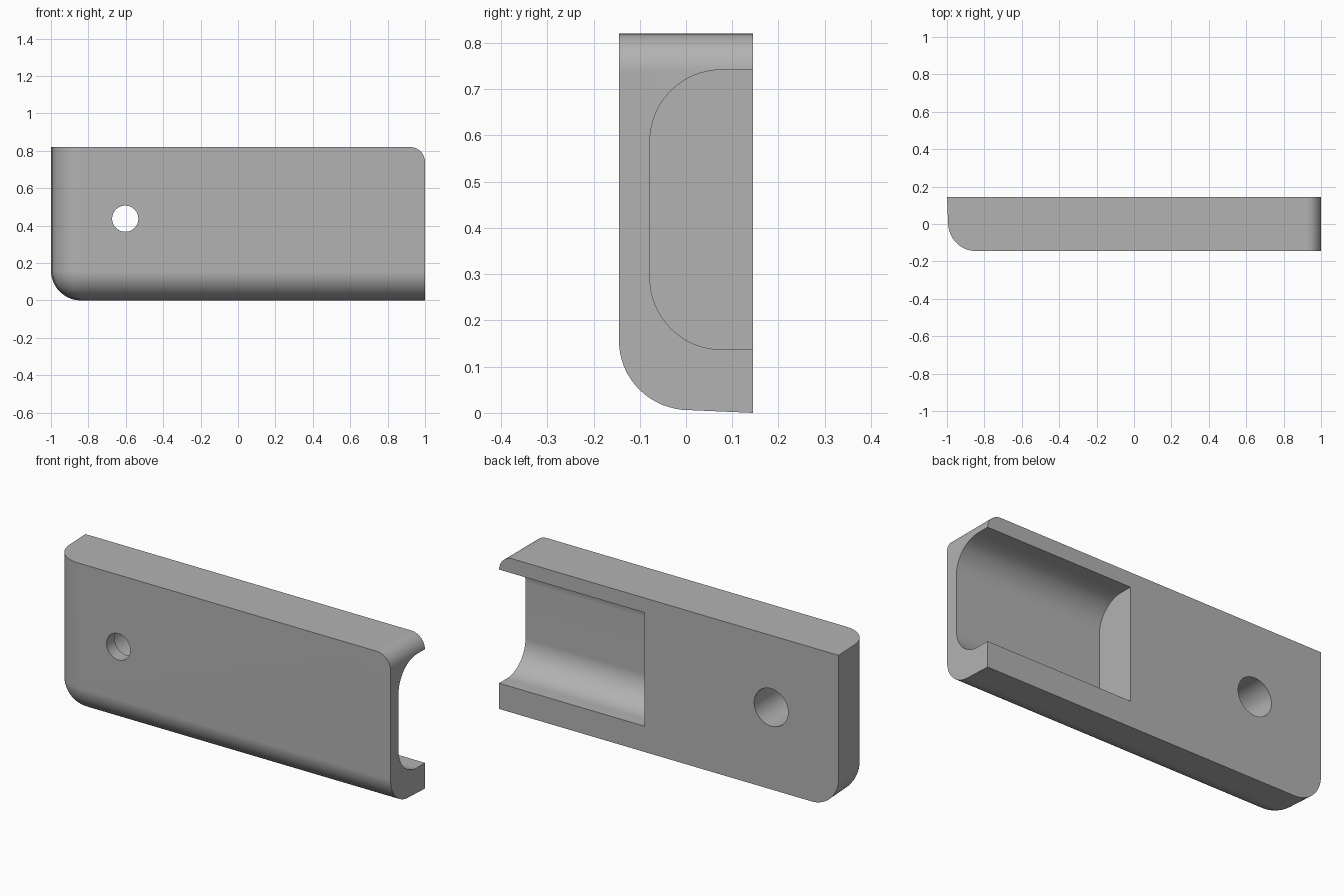
import bpy, bmesh
from math import sin, cos, pi

cube = bpy.data.objects.get("Cube")
if cube:
    bpy.data.objects.remove(cube)

grey = bpy.data.materials.new("plain grey")
grey.use_nodes = True
GREY = (0.45, 0.45, 0.45, 1)
grey.diffuse_color = GREY
grey.node_tree.nodes["Principled BSDF"].inputs["Base Color"].default_value = GREY

BACK, FRONT, TOP = 0.145, -0.145, 0.82
WALL = -0.078          # inner face of the front wall
STEPS = 16


def arc(cx, cy, r, start, end, steps=STEPS):
    angles = [start + (end - start) * i / steps for i in range(steps + 1)]
    return [(cx + r * cos(a), cy + r * sin(a)) for a in angles]


def loft(name, rings):
    """Join equal closed rings of points and cap both ends."""
    bm = bmesh.new()
    loops = [[bm.verts.new(p) for p in ring] for ring in rings]
    for a, b in zip(loops, loops[1:]):
        for i in range(len(a)):
            j = (i + 1) % len(a)
            bm.faces.new((a[i], a[j], b[j], b[i]))
    bm.faces.new(loops[0])
    bm.faces.new(loops[-1])
    bmesh.ops.recalc_face_normals(bm, faces=bm.faces)
    mesh = bpy.data.meshes.new(name)
    bm.to_mesh(mesh)
    bm.free()
    mesh.materials.append(grey)
    obj = bpy.data.objects.new(name, mesh)
    bpy.context.collection.objects.link(obj)
    return obj


def outline(y, inset):
    """Plate outline, drawn in on its left and bottom sides only."""
    pts = arc(-0.84, 0.16, 0.16 - inset, pi, 1.5 * pi)
    pts += [(1, inset)] + arc(0.92, TOP - 0.08, 0.08, 0, pi / 2)
    pts += [(-1 + inset, TOP)]
    return [(x, y, z) for x, z in pts]


# Plate body: slight draft at the back, round fillet towards the front
rings = [outline(BACK, 0)]
for i in range(STEPS + 1):
    a = pi / 2 * i / STEPS
    rings.append(outline(0.007 - 0.152 * sin(a), 0.006 + 0.15 * (1 - cos(a))))
body = loft("plate_body", rings)

# Pocket open to the back and to one end, with rounded inner corners
section = [(0.3, 0.137)]
section += arc(0.077, 0.292, 0.155, 1.5 * pi, pi)
section += arc(0.077, 0.587, 0.155, pi, pi / 2) + [(0.3, 0.742)]
pocket = loft("pocket_cutter", [[(x, y, z) for y, z in section] for x in (0.143, 1.2)])


# Screw hole: narrow through the front wall, wider behind it
def bore(name, radius, y0, y1):
    ring = arc(-0.603, 0.437, radius, 0, 2 * pi, 48)[:-1]
    return loft(name, [[(x, y, z) for x, z in ring] for y in (y0, y1)])


cutters = [pocket, bore("hole_cutter", 0.07, -0.3, 0.3),
           bore("counterbore_cutter", 0.1, WALL, 0.3)]

bpy.ops.object.select_all(action="DESELECT")
body.select_set(True)
bpy.context.view_layer.objects.active = body
for cutter in cutters:
    cut = body.modifiers.new("cut", "BOOLEAN")
    cut.operation = "DIFFERENCE"
    cut.solver = "EXACT"
    cut.object = cutter
    bpy.ops.object.modifier_apply(modifier=cut.name)
    bpy.data.objects.remove(cutter)

# Smooth curves, sharp edges, flat-looking large faces
bpy.ops.object.shade_smooth_by_angle(angle=pi / 6)
normals = body.modifiers.new("flat_faces", "WEIGHTED_NORMAL")
normals.keep_sharp = True
